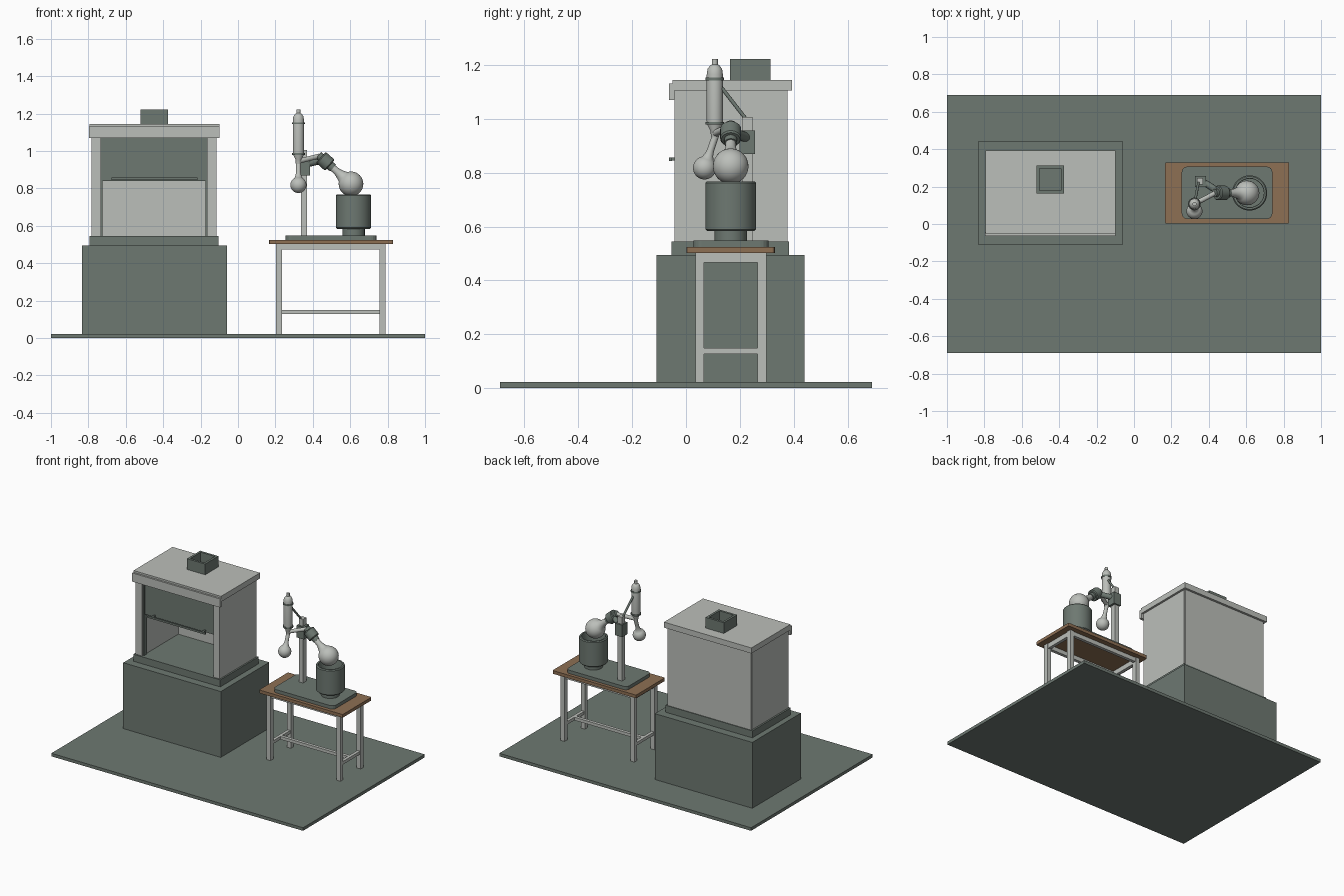
import bpy, bmesh, math
from mathutils import Vector

cube = bpy.data.objects.get("Cube")
if cube:
    bpy.data.objects.remove(cube, do_unlink=True)


def material(name, rgb):
    m = bpy.data.materials.new(name)
    m.use_nodes = True
    m.diffuse_color = (*rgb, 1)
    m.node_tree.nodes["Principled BSDF"].inputs["Base Color"].default_value = (*rgb, 1)
    return m


dark = material("slate green", (0.155, 0.19, 0.167))
light = material("pale grey", (0.50, 0.52, 0.49))
wood = material("wood brown", (0.27, 0.16, 0.088))


def finish(name, bm, mat):
    bmesh.ops.recalc_face_normals(bm, faces=bm.faces)
    mesh = bpy.data.meshes.new(name)
    bm.to_mesh(mesh)
    bm.free()
    mesh.materials.append(mat)
    obj = bpy.data.objects.new(name, mesh)
    bpy.context.collection.objects.link(obj)
    return obj


def box(name, x, y, z, mat, corner=0, segments=4):
    """Box from three ranges, with optional rounded upright corners."""
    bm = bmesh.new()
    bmesh.ops.create_cube(bm, size=1)
    for v in bm.verts:
        v.co = [r[0] if c < 0 else r[1] for r, c in zip((x, y, z), v.co)]
    if corner:
        upright = [e for e in bm.edges if abs(e.verts[0].co.z - e.verts[1].co.z) > 1e-4]
        bmesh.ops.bevel(bm, geom=upright, offset=corner, segments=segments,
                        profile=0.5, affect='EDGES')
    return finish(name, bm, mat)


def lathe(name, start, axis, profile, mat, sides=32):
    """Turn (radius, distance) points around an axis from a start point."""
    bm = bmesh.new()
    verts = [bm.verts.new((r, 0, h)) for r, h in profile]
    edges = [bm.edges.new(p) for p in zip(verts, verts[1:])]
    bmesh.ops.spin(bm, geom=verts + edges, cent=(0, 0, 0), axis=(0, 0, 1),
                   angle=math.tau, steps=sides)
    bmesh.ops.remove_doubles(bm, verts=bm.verts, dist=1e-5)
    turn = Vector((0, 0, 1)).rotation_difference(Vector(axis)).to_matrix()
    for v in bm.verts:
        v.co = turn @ v.co + Vector(start)
    obj = finish(name, bm, mat)
    bpy.ops.object.select_all(action='DESELECT')
    obj.select_set(True)
    bpy.context.view_layer.objects.active = obj
    bpy.ops.object.shade_smooth_by_angle(angle=math.radians(35))
    return obj


def rod(name, a, b, r0, r1, mat, sides=20):
    d = Vector(b) - Vector(a)
    return lathe(name, a, d, [(0, 0), (r0, 0), (r1, d.length), (0, d.length)], mat, sides)


def ball(radius, neck, steps=14):
    """Profile of a sphere centred on the start, open towards a neck radius."""
    end = math.pi - math.asin(neck / radius)
    return [(radius * math.sin(end * i / steps), -radius * math.cos(end * i / steps))
            for i in range(steps + 1)]


# Floor and base cabinet
box("floor", (-1, 1), (-0.69, 0.69), (0, 0.022), dark)
box("base_cabinet", (-0.835, -0.06), (-0.11, 0.44), (0.022, 0.495), dark)
box("worktop", (-0.795, -0.104), (-0.053, 0.382), (0.495, 0.545), dark)

# Fume hood shell
for side, x, inner in (("right", (-0.783, -0.732), (-0.732, -0.724)),
                       ("left", (-0.166, -0.115), (-0.174, -0.166))):
    box(side + "_hood_wall", x, (-0.043, 0.368), (0.545, 1.105), light)
    box(side + "_sash_track", inner, (-0.03, 0.0), (0.545, 1.105), dark)
box("hood_back", (-0.78, -0.118), (0.368, 0.377), (0.545, 1.105), light)
box("hood_roof", (-0.795, -0.10), (-0.05, 0.393), (1.105, 1.145), light)
box("hood_fascia", (-0.797, -0.098), (-0.063, -0.043), (1.07, 1.132), light)

# Sliding sash with its handle
box("sash", (-0.724, -0.174), (-0.024, -0.01), (0.84, 1.105), dark)
box("sash_handle", (-0.677, -0.217), (-0.064, -0.052), (0.844, 0.857), dark)
for x in (-0.65, -0.25):
    box("handle_bracket", (x, x + 0.012), (-0.055, -0.02), (0.845, 0.856), dark)

# Open exhaust duct
duct_x, duct_y, duct_z, t = (-0.52, -0.375), (0.163, 0.313), (1.145, 1.222), 0.016
for x in ((duct_x[0], duct_x[0] + t), (duct_x[1] - t, duct_x[1])):
    box("duct_side", x, duct_y, duct_z, dark)
for y in ((duct_y[0], duct_y[0] + t), (duct_y[1] - t, duct_y[1])):
    box("duct_end", (duct_x[0] + t, duct_x[1] - t), y, duct_z, dark)
box("duct_floor", (duct_x[0] + t, duct_x[1] - t), (duct_y[0] + t, duct_y[1] - t),
    (1.145, 1.15), dark)

# Table: top, legs, aprons and H-shaped stretcher
box("table_top", (0.166, 0.83), (0.002, 0.33), (0.502, 0.525), wood, 0.008, 2)
leg_x, leg_y, w = (0.202, 0.757), (0.035, 0.266), 0.032
for x in leg_x:
    for y in leg_y:
        box("table_leg", (x, x + w), (y, y + w), (0.022, 0.502), light)
    for z in ((0.467, 0.502), (0.127, 0.149)):
        box("side_rail", (x + 0.005, x + 0.027), (leg_y[0] + w, leg_y[1]), z, light)
for y in leg_y:
    box("long_apron", (leg_x[0] + w, leg_x[1]), (y + 0.005, y + 0.027), (0.472, 0.502), light)
box("long_stretcher", (leg_x[0] + 0.027, leg_x[1] + 0.005), (0.155, 0.178), (0.127, 0.149), light)

# Evaporator base, post and carriage
box("evaporator_base", (0.255, 0.74), (0.027, 0.307), (0.525, 0.549), dark, 0.03)
box("support_post", (0.336, 0.37), (0.21, 0.247), (0.549, 1.006), light)
box("lift_carriage", (0.327, 0.385), (0.198, 0.257), (0.87, 0.956), dark)
rod("carriage_arm", (0.37, 0.225, 0.93), (0.45, 0.175, 0.95), 0.018, 0.018, dark)

# Heating bath
bath = (0.618, 0.166, 0.549)
lathe("bath_foot", bath, (0, 0, 1), [(0, 0), (0.06, 0), (0.06, 0.036), (0, 0.036)], dark, 40)
lathe("heating_bath", bath, (0, 0, 1),
      [(0, 0.034), (0.087, 0.034), (0.094, 0.041), (0.094, 0.213), (0.088, 0.219),
       (0.078, 0.219), (0.076, 0.213), (0.076, 0.08), (0, 0.08)], dark, 48)

# Rotating flask and drive head along one tilted axis
flask = Vector((0.604, 0.166, 0.824))
tilt = Vector((-0.75, 0, 0.66)).normalized()
lathe("rotating_flask", flask, tilt,
      ball(0.066, 0.034) + [(0.027, 0.075), (0.02, 0.098), (0.018, 0.15), (0, 0.15)], light)
lathe("neck_collar", flask + tilt * 0.128, tilt,
      [(0, 0), (0.024, 0), (0.024, 0.022), (0, 0.022)], dark, 24)
lathe("drive_head", flask + tilt * 0.15, tilt,
      [(0, 0), (0.034, 0), (0.039, 0.006), (0.039, 0.058), (0.034, 0.064), (0, 0.064)], dark)
lathe("head_rear", flask + tilt * 0.212, tilt,
      [(0, 0), (0.022, 0), (0.022, 0.02), (0, 0.02)], dark, 24)

# Condenser with collars, strut and vapour tube
top = (0.323, 0.107, 0.93)
lathe("condenser", top, (0, 0, 1),
      [(0, 0), (0.014, 0), (0.016, 0.025), (0.029, 0.05), (0.03, 0.06), (0.03, 0.235),
       (0.027, 0.255), (0.018, 0.268), (0.011, 0.272), (0.011, 0.292), (0, 0.292)], light)
for z in (0.984, 1.148):
    lathe("condenser_collar", (0.323, 0.107, z - 0.005), (0, 0, 1),
          [(0, 0), (0.034, 0), (0.034, 0.01), (0, 0.01)], dark)
rod("condenser_strut", (0.345, 0.222, 1.0), (0.323, 0.107, 1.148), 0.007, 0.007, dark, 12)
rod("vapour_tube", flask + tilt * 0.225, (0.323, 0.107, 0.945), 0.013, 0.013, light)

# Receiving flask hung below the condenser
receiver = Vector((0.323, 0.069, 0.818))
hang = Vector(top) - receiver
lathe("receiving_flask", receiver, hang,
      ball(0.043, 0.022) + [(0.016, 0.052), (0.013, 0.07), (0.013, hang.length + 0.01),
                            (0, hang.length + 0.01)], light)
